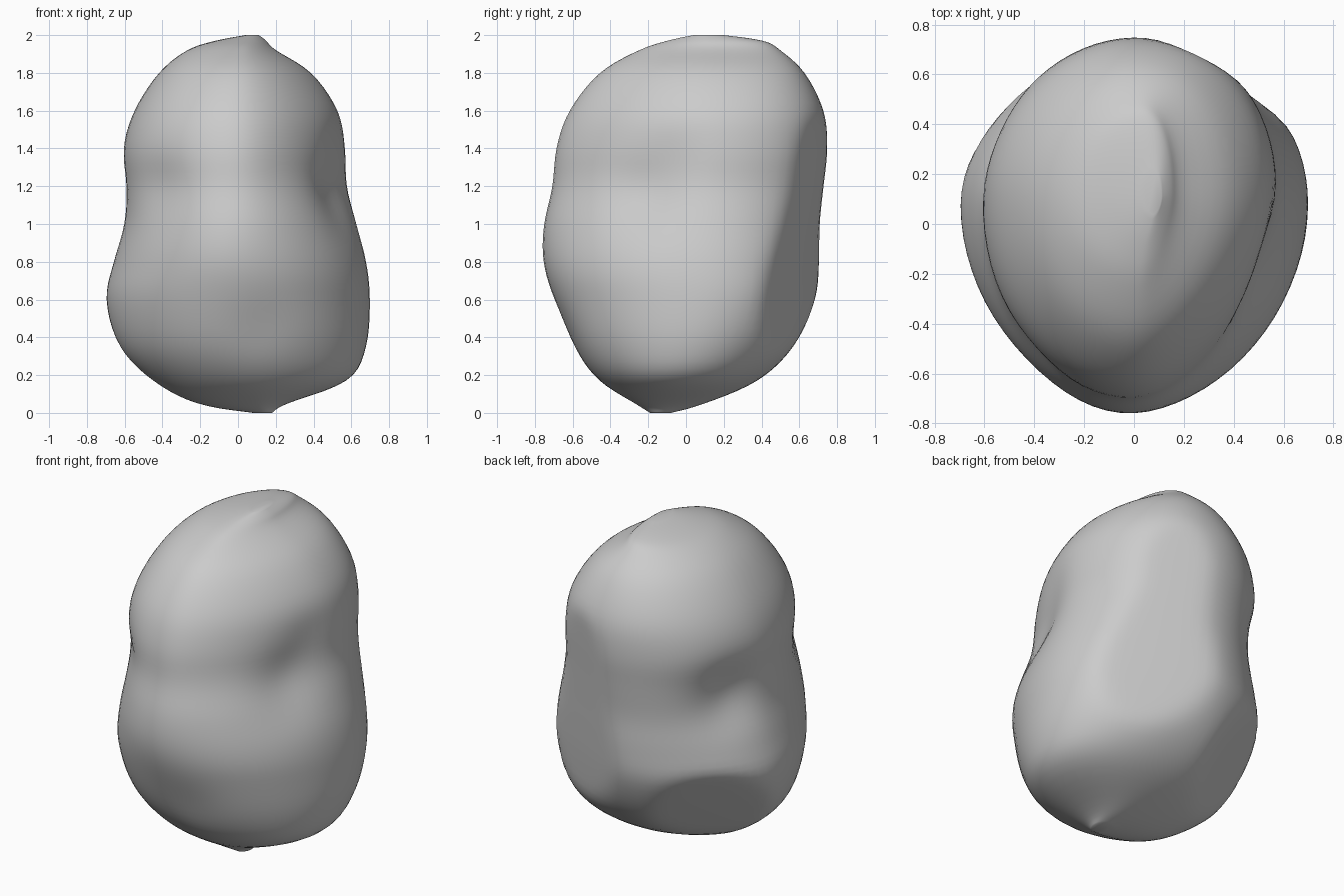
import bpy, bmesh, math
from mathutils import Vector

if "Cube" in bpy.data.objects:
    bpy.data.objects.remove(bpy.data.objects["Cube"])

# Silhouette rows: z, left, right, front, back, centre x, centre y
ROWS = [
    (0.00, 0.08, 0.18, -0.19, -0.08, 0.13, -0.13),
    (0.05, -0.22, 0.26, -0.27, 0.10, 0.10, -0.09),
    (0.17, -0.45, 0.58, -0.46, 0.38, 0.06, -0.03),
    (0.35, -0.63, 0.68, -0.60, 0.57, 0.02, 0.03),
    (0.60, -0.70, 0.70, -0.70, 0.69, 0.00, 0.08),
    (0.80, -0.66, 0.68, -0.75, 0.71, 0.00, 0.08),
    (1.00, -0.61, 0.63, -0.75, 0.71, 0.00, 0.09),
    (1.20, -0.60, 0.58, -0.71, 0.73, 0.00, 0.10),
    (1.40, -0.61, 0.57, -0.69, 0.75, 0.00, 0.11),
    (1.60, -0.55, 0.53, -0.62, 0.73, 0.00, 0.11),
    (1.80, -0.42, 0.39, -0.46, 0.63, 0.01, 0.11),
    (1.92, -0.27, 0.20, -0.25, 0.50, 0.02, 0.11),
    (1.97, -0.12, 0.15, -0.10, 0.41, 0.04, 0.13),
    (2.00, 0.04, 0.11, 0.04, 0.20, 0.08, 0.11),
]
# Corner fullness by quadrant (back right, back left, front left, front right)
LOW = (2.15, 1.85, 1.95, 1.95)
HIGH = (2.25, 1.9, 2.05, 1.65)
# Dents and bumps: centre, radius, depth
DENTS = [
    (Vector((0.52, -0.22, 1.15)), 0.20, 0.05),
    (Vector((-0.52, 0.33, 1.12)), 0.20, 0.07),
    (Vector((0.57, -0.08, 1.36)), 0.14, 0.02),
    (Vector((-0.4, -0.5, 1.2)), 0.18, 0.03),
    (Vector((-0.1, -0.72, 0.85)), 0.20, -0.01),
    (Vector((0.1, -0.6, 0.45)), 0.16, 0.02),
]
# Flattened facets: outward direction and a point on the plane
FACETS = [
    (Vector((-0.59, 0.59, -0.55)).normalized(), Vector((-0.48, 0.48, 0.65))),
    (Vector((0.42, 0.90, -0.1)).normalized(), Vector((0.35, 0.56, 0.9))),
]
SEG, SUB = 72, 5


def spline(a, b, c, d, t):
    return tuple(0.5 * (2*q + (r - p)*t + (2*p - 5*q + 4*r - s)*t*t
                        + (3*q - p - 3*r + s)*t**3)
                 for p, q, r, s in zip(a, b, c, d))


def ring(row):
    z, x0, x1, y0, y1, cx, cy = row
    mix = min(max((z - 0.7) / 0.6, 0), 1)
    pts = []
    for i in range(SEG):
        a = 2 * math.pi * i / SEG
        c, s = math.cos(a), math.sin(a)
        quad = int(4 * i / SEG)
        n = LOW[quad] * (1 - mix) + HIGH[quad] * mix
        rx = x1 - cx if c > 0 else cx - x0
        ry = y1 - cy if s > 0 else cy - y0
        k = (abs(c)**n + abs(s)**n) ** (-1 / n)
        pts.append(Vector((cx + rx*c*k, cy + ry*s*k, z)))
    return pts


def sculpt(p):
    for centre, radius, depth in DENTS:
        w = math.exp(-((p - centre).length / radius) ** 2)
        p = p - Vector((p.x, p.y, 0)).normalized() * depth * w
    for normal, point in FACETS:
        over = (p - point).dot(normal)
        if over > 0:
            p = p - normal * over * 0.92
    return p


# Loft the boulder through the smoothed rows
rows = []
for i in range(len(ROWS) - 1):
    a, b, c, d = (ROWS[min(max(i + k, 0), len(ROWS) - 1)] for k in (-1, 0, 1, 2))
    rows += [spline(a, b, c, d, t / SUB) for t in range(SUB)]
rows.append(ROWS[-1])

bm = bmesh.new()
rings = [[bm.verts.new(sculpt(p)) for p in ring(r)] for r in rows]
for lo, hi in zip(rings, rings[1:]):
    for i in range(SEG):
        j = (i + 1) % SEG
        bm.faces.new((lo[i], lo[j], hi[j], hi[i]))
bm.faces.new(rings[0][::-1])
bm.faces.new(rings[-1])
# Soften creases a little
for _ in range(3):
    bmesh.ops.smooth_vert(bm, verts=[v for r in rings[4:-4] for v in r], factor=0.5,
                          use_axis_x=True, use_axis_y=True, use_axis_z=True)
bmesh.ops.recalc_face_normals(bm, faces=bm.faces)
for f in bm.faces:
    f.smooth = True
mesh = bpy.data.meshes.new("boulder")
bm.to_mesh(mesh)
bm.free()
rock = bpy.data.objects.new("boulder", mesh)
bpy.context.collection.objects.link(rock)
